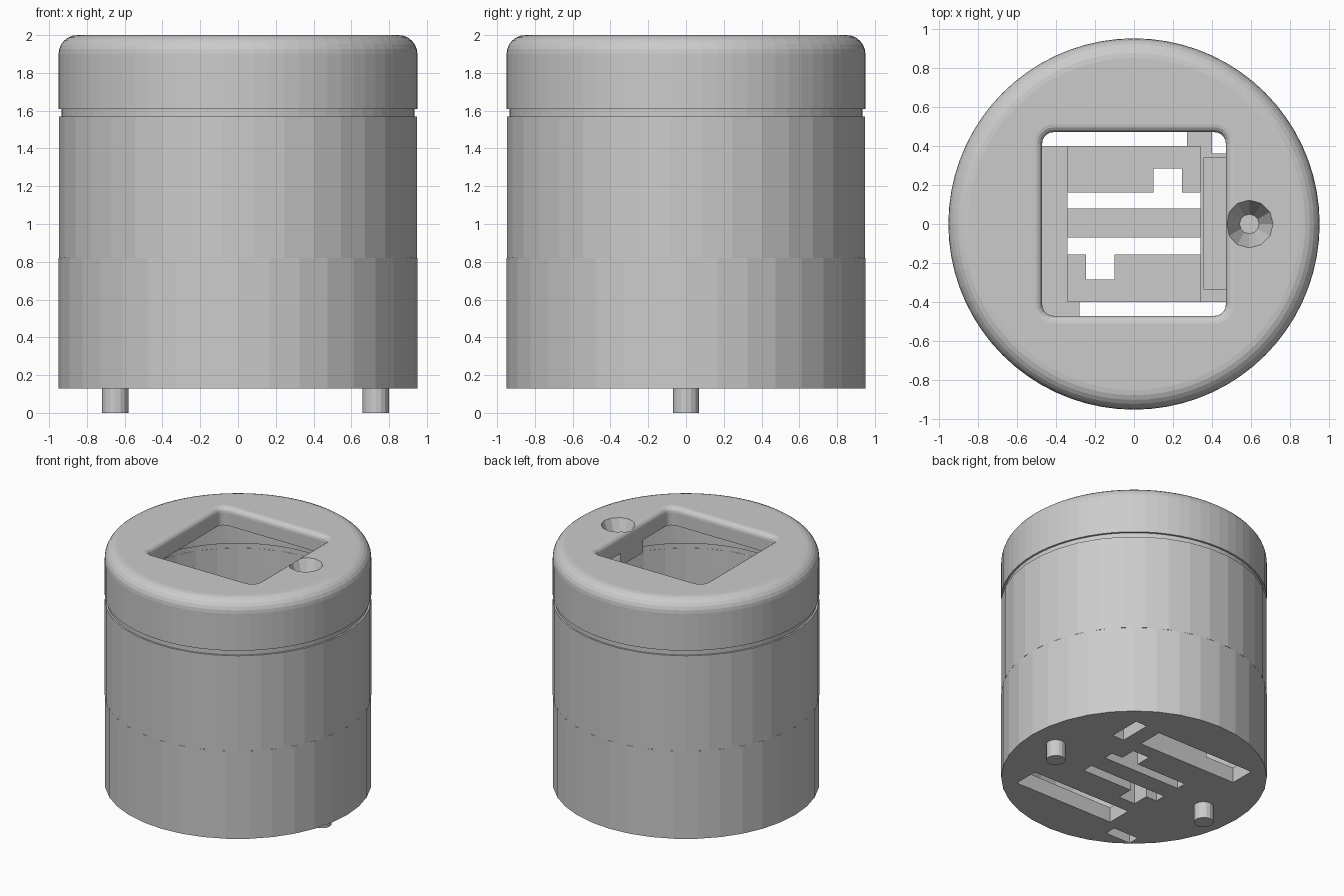
import bpy, bmesh, math

if "Cube" in bpy.data.objects:
    bpy.data.objects.remove(bpy.data.objects["Cube"])

SIDES = 36


def finish(name, bm):
    bmesh.ops.remove_doubles(bm, verts=bm.verts, dist=1e-5)
    bmesh.ops.recalc_face_normals(bm, faces=bm.faces)
    me = bpy.data.meshes.new(name)
    bm.to_mesh(me)
    bm.free()
    ob = bpy.data.objects.new(name, me)
    bpy.context.collection.objects.link(ob)
    return ob


def loft(name, rings, capped=True):
    """Skin a list of equal-length point rings; close the ends or the loop."""
    bm = bmesh.new()
    loops = [[bm.verts.new(p) for p in r] for r in rings]
    n = len(rings[0])
    pairs = list(zip(loops, loops[1:]))
    if not capped:
        pairs.append((loops[-1], loops[0]))
    for a, b in pairs:
        for i in range(n):
            j = (i + 1) % n
            bm.faces.new((a[i], a[j], b[j], b[i]))
    if capped:
        bm.faces.new(loops[0])
        bm.faces.new(loops[-1])
    return finish(name, bm)


def circle(r, z, n=SIDES, x=0, y=0, turn=0):
    return [(x + r * math.cos(2 * math.pi * (i + turn) / n),
             y + r * math.sin(2 * math.pi * (i + turn) / n), z) for i in range(n)]


def lathe(name, profile, n=SIDES, turn=0, capped=True):
    return loft(name, [circle(r, z, n, turn=turn) for r, z in profile], capped)


def box(name, x0, x1, y0, y1, z0, z1):
    return loft(name, [[(x0, y0, z), (x1, y0, z), (x1, y1, z), (x0, y1, z)] for z in (z0, z1)])


def rounded_square(h, r, z):
    pts = []
    for q in range(4):
        cx = (h - r) * (1 if q in (0, 3) else -1)
        cy = (h - r) * (1 if q < 2 else -1)
        for k in range(6):
            a = math.pi / 2 * (q + k / 5)
            pts.append((cx + r * math.cos(a), cy + r * math.sin(a), z))
    return pts


def cut(target, cutter):
    cutter.hide_render = True
    cutter.hide_set(True)
    m = target.modifiers.new("cut", 'BOOLEAN')
    m.operation = 'DIFFERENCE'
    m.solver = 'EXACT'
    m.object = cutter


# Lower shell: a cup with a thick floor
lower = lathe("lower_shell", [(0.95, 0.13), (0.95, 0.82), (0.87, 0.82), (0.87, 0.25)])

# Raised plate in the middle of the floor
plate = box("floor_plate", -0.34, 0.34, -0.40, 0.40, 0.25, 0.30)

# Slots through the floor: x0, x1, y0, y1
slots = [(-0.59, 0.27, 0.40, 0.60), (-0.28, 0.59, -0.60, -0.40),
         (0.40, 0.50, 0.36, 0.62), (-0.58, -0.36, -0.74, -0.65)]
for i, s in enumerate(slots):
    cut(lower, box(f"slot_cutter_{i}", *s, 0.0, 0.5))
narrow = [(-0.339, 0.339, 0.08, 0.16), (-0.339, 0.339, -0.155, -0.07),
          (0.10, 0.245, 0.12, 0.285), (-0.245, -0.10, -0.285, -0.12)]
for i, s in enumerate(narrow):
    c = box(f"narrow_slot_cutter_{i}", *s, 0.0, 0.5)
    cut(lower, c)
    cut(plate, c)

# Block standing on the floor
box("floor_block", 0.355, 0.47, -0.335, 0.34, 0.25, 0.50)

# Upper shell, its facets turned half a step from the lower one
lathe("upper_shell", [(0.95, 0.82), (0.95, 1.57), (0.87, 1.57), (0.87, 0.82)],
      turn=0.5, capped=False)

# Recessed ring seen in the gap under the cap
lathe("groove_ring", [(0.935, 1.57), (0.935, 1.61), (0.87, 1.61), (0.87, 1.57)],
      n=72, capped=False)

# Cap with rounded rim, hollow below
rim = [(0.85 + 0.10 * math.cos(a), 1.90 + 0.10 * math.sin(a))
       for a in [math.pi / 2 * k / 6 for k in range(7)]]
cap = lathe("cap", [(0.86, 1.86), (0.86, 1.61), (0.95, 1.61)] + rim, n=72)

# Square opening with softened top edge
flare = [(0.51 - 0.04 * math.sin(a), 2.0 - 0.04 * (1 - math.cos(a)))
         for a in [math.pi / 2 * k / 4 for k in range(5)]][::-1]
flare = [(0.51 - 0.04 * math.cos(a), 1.96 + 0.04 * math.sin(a))
         for a in [math.pi / 2 * k / 4 for k in range(5)]]
opening = loft("opening_cutter",
               [rounded_square(h, h - 0.41, z)
                for h, z in [(0.47, 1.7)] + flare + [(0.51, 2.1)]])
cut(cap, opening)

# Countersunk hole beside the opening, and the boss below it
hole = loft("hole_cutter", [circle(0.05, 1.82, 12, 0.59), circle(0.122, 2.0, 12, 0.59),
                            circle(0.122, 2.1, 12, 0.59)])
boss = box("hole_boss", 0.471, 0.75, -0.14, 0.14, 1.76, 1.86)
cut(cap, hole)
cut(boss, hole)

# Two pegs under the base
for name, x in (("left_peg", -0.65), ("right_peg", 0.73)):
    loft(name, [circle(0.07, z, 16, x) for z in (0.0, 0.13)])
